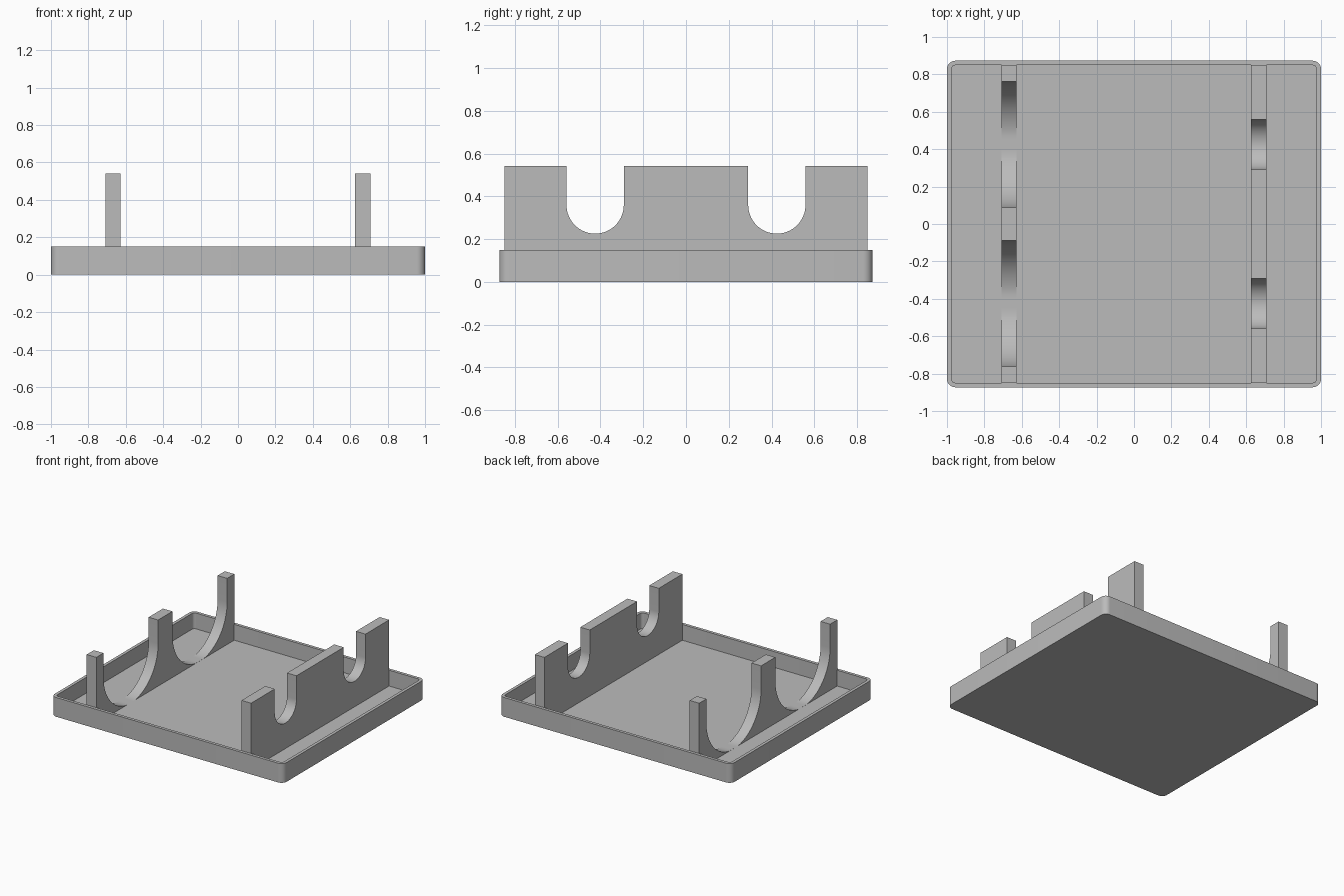
import bpy, bmesh
from math import pi, sin, cos, asin, radians

cube = bpy.data.objects.get("Cube")
if cube:
    bpy.data.objects.remove(cube, do_unlink=True)

WALL, FLOOR, RIM, TOP = 0.024, 0.027, 0.15, 0.542
HALF_X, HALF_Y = 1.0, 0.873

grey = bpy.data.materials.new("light_grey")
grey.use_nodes = True
grey.diffuse_color = (0.5, 0.5, 0.5, 1)
grey.node_tree.nodes["Principled BSDF"].inputs["Base Color"].default_value = (0.5, 0.5, 0.5, 1)


def finish(bm, name):
    bmesh.ops.recalc_face_normals(bm, faces=bm.faces)
    mesh = bpy.data.meshes.new(name)
    bm.to_mesh(mesh)
    bm.free()
    obj = bpy.data.objects.new(name, mesh)
    bpy.context.collection.objects.link(obj)
    mesh.materials.append(grey)
    bpy.ops.object.select_all(action='DESELECT')
    obj.select_set(True)
    bpy.context.view_layer.objects.active = obj
    bpy.ops.object.shade_smooth_by_angle(angle=radians(30))


def rounded_ring(bm, inset, z, steps=8):
    """Rounded rectangle of vertices at height z."""
    r = 0.045 - inset
    ring = []
    for k, (sx, sy) in enumerate([(1, 1), (-1, 1), (-1, -1), (1, -1)]):
        for i in range(steps + 1):
            a = (k + i / steps) * pi / 2
            ring.append(bm.verts.new((sx * (HALF_X - 0.045) + r * cos(a),
                                      sy * (HALF_Y - 0.045) + r * sin(a), z)))
    return ring


# Open tray: outer wall, rim, inner wall and floor
bm = bmesh.new()
rings = [rounded_ring(bm, i, z) for i, z in
         [(0, 0), (0, RIM), (WALL, RIM), (WALL, FLOOR)]]
for low, high in zip(rings, rings[1:]):
    for i in range(len(low)):
        j = (i + 1) % len(low)
        bm.faces.new((low[i], low[j], high[j], high[i]))
bm.faces.new(rings[0])
bm.faces.new(rings[-1])
finish(bm, "tray")


def cradle(name, x, radius, centre_z=0.36, centre_y=0.425, half=0.041, steps=40):
    """Upright plate with two round-bottomed slots, ending at the tray floor."""
    end = HALF_Y - WALL + 0.001
    foot = FLOOR - 0.004
    # Outline of the upper edge, from front to back
    edge = [(-end, TOP)]
    for c in (-centre_y, centre_y):
        edge.append((c - radius, TOP))
        for i in range(steps + 1):
            a = pi + pi * i / steps
            edge.append((c + radius * cos(a), max(centre_z + radius * sin(a), FLOOR + 0.0005)))
        edge.append((c + radius, TOP))
    edge.append((end, TOP))
    bm = bmesh.new()
    face = bm.faces.new([bm.verts.new((x - half, y, z)) for y, z in
                         edge + [(end, foot), (-end, foot)]])
    new = bmesh.ops.extrude_face_region(bm, geom=[face])["geom"]
    bmesh.ops.translate(bm, vec=(2 * half, 0, 0),
                        verts=[v for v in new if isinstance(v, bmesh.types.BMVert)])
    finish(bm, name)


cradle("wide_slot_cradle", -0.668, 0.337)
cradle("narrow_slot_cradle", 0.667, 0.134)
